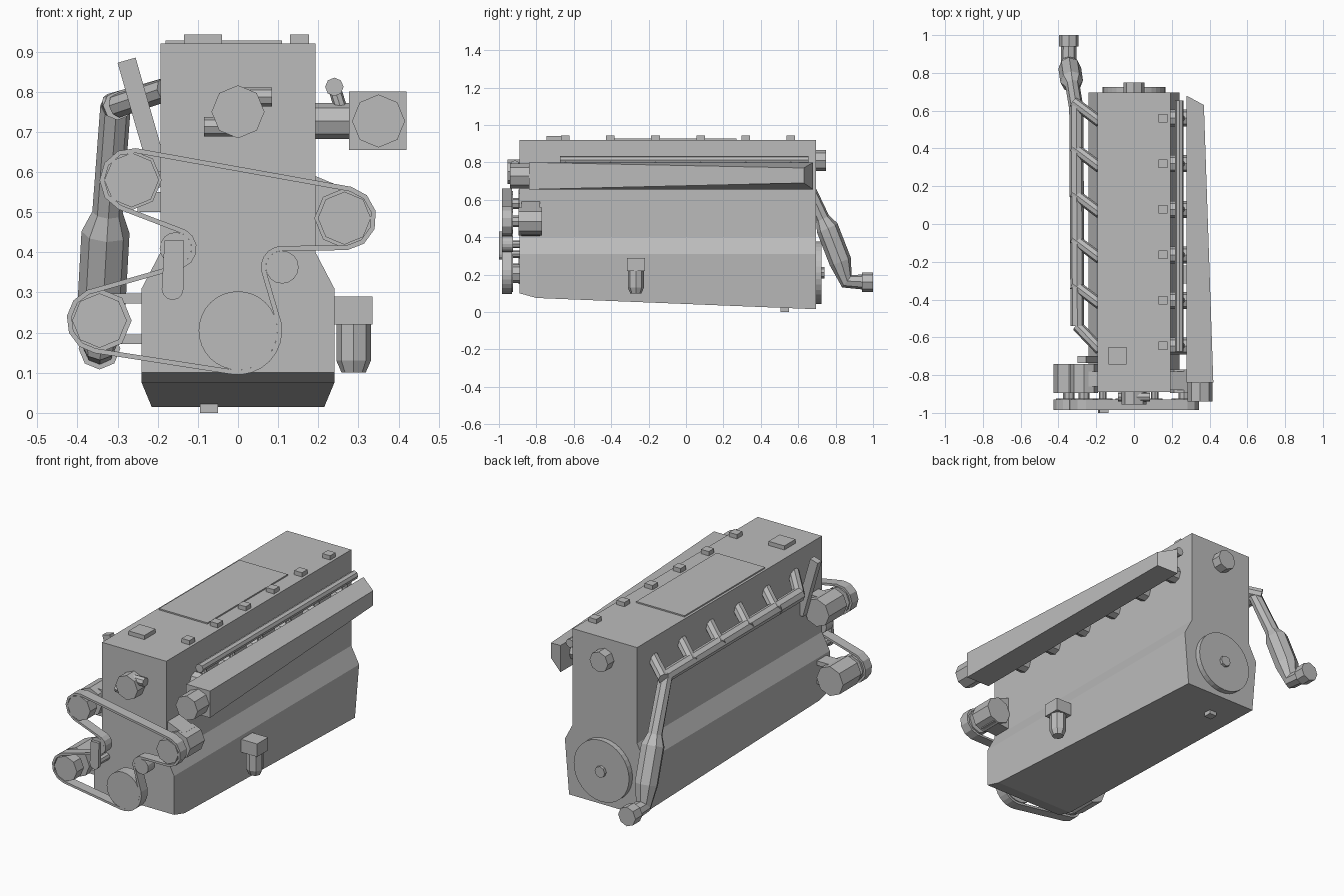
import bpy, bmesh
from math import cos, sin, radians
from mathutils import Vector

cube = bpy.data.objects.get("Cube")
if cube:
    bpy.data.objects.remove(cube)

metal = bpy.data.materials.new("plain_grey_metal")
metal.use_nodes = True
GREY = (0.5, 0.5, 0.5, 1)
metal.diffuse_color = GREY
metal.node_tree.nodes["Principled BSDF"].inputs["Base Color"].default_value = GREY


def finish(name, bm):
    bmesh.ops.recalc_face_normals(bm, faces=bm.faces)
    me = bpy.data.meshes.new(name)
    bm.to_mesh(me)
    bm.free()
    me.materials.append(metal)
    ob = bpy.data.objects.new(name, me)
    bpy.context.collection.objects.link(ob)
    return ob


def loft(name, sections):
    """Skin closed rings of points, capping both ends."""
    bm = bmesh.new()
    rings = [[bm.verts.new(p) for p in s] for s in sections]
    n = len(rings[0])
    for a, b in zip(rings, rings[1:]):
        for i in range(n):
            j = (i + 1) % n
            bm.faces.new((a[i], a[j], b[j], b[i]))
    bm.faces.new(rings[0])
    bm.faces.new(rings[-1])
    return finish(name, bm)


def box(name, x, y, z):
    ring = [(x[0], y[0]), (x[1], y[0]), (x[1], y[1]), (x[0], y[1])]
    return loft(name, [[(a, b, h) for a, b in ring] for h in z])


def rod(name, a, b, r, r2=None, sides=8):
    a, b = Vector(a), Vector(b)
    bm = bmesh.new()
    bmesh.ops.create_cone(bm, cap_ends=True, segments=sides, radius1=r,
                          radius2=r if r2 is None else r2, depth=(b - a).length)
    bm.transform((b - a).to_track_quat('Z', 'Y').to_matrix().to_4x4())
    bmesh.ops.translate(bm, verts=bm.verts, vec=(a + b) / 2)
    return finish(name, bm)


def disc(name, x, z, r, y0, y1, sides=8):
    return rod(name, (x, y0, z), (x, y1, z), r, sides=sides)


def pipe(name, path, radii):
    """Eight-sided pipe with a radius at each point."""
    cu = bpy.data.curves.new(name, 'CURVE')
    cu.dimensions = '3D'
    cu.bevel_depth = 1
    cu.bevel_resolution = 2
    cu.use_fill_caps = True
    sp = cu.splines.new('POLY')
    sp.use_smooth = False
    sp.points.add(len(path) - 1)
    for pt, p, r in zip(sp.points, path, radii):
        pt.co = (*p, 1)
        pt.radius = r
    cu.materials.append(metal)
    ob = bpy.data.objects.new(name, cu)
    bpy.context.collection.objects.link(ob)


def arc(x, z, r, start, end, steps):
    return [(x + r * cos(radians(start + (end - start) * i / steps)),
             z + r * sin(radians(start + (end - start) * i / steps)))
            for i in range(steps + 1)]


# Engine block with sloping sump
def block_section(y, foot, bottom):
    half = [(foot, bottom), (.24, .31), (.193, .4), (.193, .92)]
    return ([(x, y, z) for x, z in half] + [(-x, y, z) for x, z in reversed(half)])


loft("engine_block", [block_section(-.89, .24, .1), block_section(-.8, .24, .075),
                      block_section(.695, .215, .015)])
box("drain_plug", (-.095, -.05), (.505, .55), (0, .03))

# Top of the head
box("top_cover", (-.18, .11), (-.42, .27), (.915, .927))
box("filler_cap", (-.135, -.04), (-.745, -.65), (.915, .942))

# Row of six ports, injectors, coil caps and exhaust runners
for i in range(6):
    y = -.645 + i * .241
    box(f"coil_cap_{i + 1}", (.13, .177), (y - .023, y + .023), (.915, .943))
    rod(f"intake_port_{i + 1}", (.18, y, .727), (.3, y, .727), .045)
    rod(f"injector_{i + 1}", (.24, y, .81), (.262, y, .74), .016)
    top = (-.32, y + .085, .765) if i else (-.3, -.54, .765)
    rod(f"exhaust_runner_{i + 1}", (-.18, y - .02, .805), top, .03)
rod("fuel_rail", (.24, -.675, .812), (.24, .655, .812), .023)

# Tapering intake plenum
loft("intake_plenum", [
    [(.277, -.84, .655), (.42, -.84, .655), (.42, -.84, .8), (.277, -.84, .8)],
    [(.277, .68, .655), (.37, .63, .69), (.37, .63, .77), (.277, .68, .8)]])
disc("intake_inlet", .35, .727, .066, -.94, -.83)

# Exhaust log, downpipe, silencer and outlet
pipe("exhaust_pipe",
     [(-.3, -.54, .765), (-.305, .61, .765), (-.325, .73, .5), (-.33, .755, .45),
      (-.34, .825, .27), (-.345, .86, .165), (-.345, .95, .16)],
     [.036, .038, .038, .06, .06, .042, .04])
disc("exhaust_tip", -.345, .16, .052, .94, 1)

# Rear flywheel and plug
disc("flywheel", 0, .21, .166, .69, .725, 32)
disc("flywheel_hub", 0, .21, .03, .72, .74)
disc("rear_plug", 0, .81, .055, .69, .748)

# Oil filter
box("filter_housing", (.23, .335), (-.315, -.22), (.22, .29))
rod("oil_filter", (.288, -.268, .13), (.288, -.268, .23), .043)
rod("oil_filter_end", (.288, -.268, .1), (.288, -.268, .13), .03, .043)

# Water pump with two stub pipes
disc("water_pump", 0, .75, .066, -.955, -.88)
rod("pump_stub_right", (-.085, -.915, .713), (0, -.915, .713), .024)
rod("pump_stub_left", (0, -.915, .787), (.085, -.915, .787), .024)

# Belt-driven accessories: x, z, pulley radius, body radius, body back
for name, x, z, r, body, back in [("alternator", -.265, .58, .068, .075, -.74),
                                  ("compressor", -.345, .23, .068, .08, -.74),
                                  ("steering_pump", .265, .485, .066, .075, -.77)]:
    disc(name + "_pulley", x, z, r, -.985, -.925)
    disc(name + "_shaft", x, z, .03, -.93, -.88)
    disc(name + "_body", x, z, body, -.895, back)
disc("crank_pulley", 0, .205, .098, -.985, -.925, 32)
disc("crank_shaft", 0, .205, .05, -.93, -.88)
disc("idler_pulley", .11, .363, .041, -.985, -.925, 16)
disc("idler_shaft", .11, .363, .02, -.93, -.88)
disc("tensioner_pulley", -.155, .41, .04, -.985, -.925, 16)
disc("tensioner_shaft", -.165, .31, .02, -.98, -.88)

# Tensioner arm and accessory brackets
arm = [(-.135, .43), (-.183, .43)] + arc(-.163, .308, .027, 180, 360, 6)
loft("tensioner_arm", [[(x, y, z) for x, z in arm] for y in (-1, -.98)])
mount = [(.18, .595), (.29, .55), (.29, .415), (.18, .405)]
loft("pump_bracket", [[(x, y, z) for x, z in mount] for y in (-.88, -.78)])
box("alternator_bracket", (-.25, -.17), (-.86, -.78), (.6, .645))
box("alternator_lower_bracket", (-.25, -.17), (-.86, -.78), (.5, .55))
box("compressor_upper_bracket", (-.32, -.23), (-.86, -.78), (.273, .297))
box("compressor_lower_bracket", (-.3, -.22), (-.86, -.78), (.172, .195))

# Slanted strut beside the head
strut = [(-.3, .872), (-.255, .885), (-.165, .57), (-.21, .558)]
loft("side_strut", [[(x, y, z) for x, z in strut] for y in (-.735, -.7)])

# Serpentine belt
path = (arc(0, .205, .104, 370, 262, 8) + arc(-.345, .23, .076, 262, 112, 5)
        + arc(-.155, .41, .046, -68, 62, 5) + arc(-.265, .58, .074, 246, 82, 5)
        + arc(.265, .485, .074, 78, -85, 5) + arc(.11, .363, .047, 90, 190, 5))
bm = bmesh.new()
edge = [[bm.verts.new((x, y, z)) for x, z in path] for y in (-.985, -.93)]
for i in range(len(path)):
    j = (i + 1) % len(path)
    bm.faces.new((edge[0][i], edge[0][j], edge[1][j], edge[1][i]))
belt = finish("drive_belt", bm)
thick = belt.modifiers.new("thickness", 'SOLIDIFY')
thick.thickness = .012
thick.offset = 0
